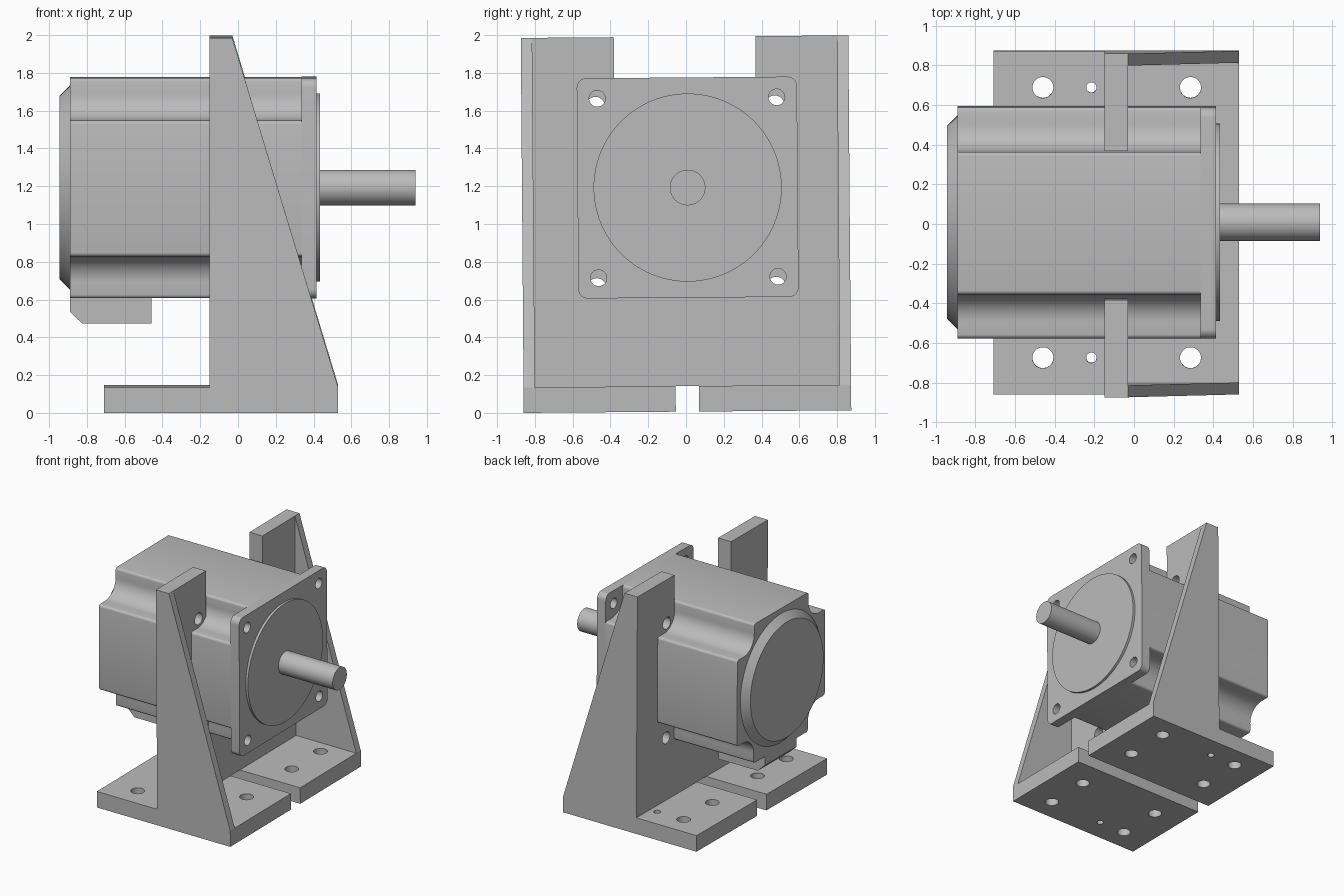
import bpy, bmesh
from math import sin, cos, pi, radians
from mathutils import Matrix, Vector

cube = bpy.data.objects.get("Cube")
if cube:
    bpy.data.objects.remove(cube)

grey = bpy.data.materials.new("plain grey")
grey.use_nodes = True
grey.diffuse_color = (0.5, 0.5, 0.5, 1)
grey.node_tree.nodes["Principled BSDF"].inputs["Base Color"].default_value = (0.5, 0.5, 0.5, 1)
parts = []


def finish(name, bm):
    bmesh.ops.recalc_face_normals(bm, faces=bm.faces)
    mesh = bpy.data.meshes.new(name)
    bm.to_mesh(mesh)
    bm.free()
    mesh.materials.append(grey)
    obj = bpy.data.objects.new(name, mesh)
    bpy.context.collection.objects.link(obj)
    parts.append(obj)
    return obj


def prism(name, outline, axis, lo, hi):
    """Extrude an outline: (y, z) points along x, or (x, z) points along y."""
    bm = bmesh.new()
    place = (lambda a, b: (lo, a, b)) if axis == "x" else (lambda a, b: (a, lo, b))
    face = bm.faces.new([bm.verts.new(place(a, b)) for a, b in outline])
    new = bmesh.ops.extrude_face_region(bm, geom=[face])["geom"]
    step = Vector((hi - lo, 0, 0)) if axis == "x" else Vector((0, hi - lo, 0))
    bmesh.ops.translate(bm, verts=[g for g in new if isinstance(g, bmesh.types.BMVert)], vec=step)
    return finish(name, bm)


def rod(name, axis, lo, hi, a, b, r1, r2=None, sides=64):
    """Round part from lo to hi, centred at (y, z) along x or (x, y) along z."""
    bm = bmesh.new()
    mid = (lo + hi) / 2
    if axis == "x":
        m = Matrix.Translation((mid, a, b)) @ Matrix.Rotation(pi / 2, 4, "Y")
    else:
        m = Matrix.Translation((a, b, mid))
    bmesh.ops.create_cone(bm, cap_ends=True, segments=sides, radius1=r1,
                          radius2=r1 if r2 is None else r2, depth=hi - lo, matrix=m)
    return finish(name, bm)


def drill(obj, cutters):
    """Cut holes and discard the cutters."""
    for c in cutters:
        mod = obj.modifiers.new("hole", "BOOLEAN")
        mod.operation, mod.solver, mod.object = "DIFFERENCE", "EXACT", c
    bpy.context.view_layer.update()
    obj.data = bpy.data.meshes.new_from_object(
        obj.evaluated_get(bpy.context.evaluated_depsgraph_get()))
    obj.modifiers.clear()
    for c in cutters:
        parts.remove(c)
        bpy.data.objects.remove(c)


def arc(cx, cy, r, a0, a1, n=8):
    return [(cx + r * cos(radians(a0 + (a1 - a0) * i / n)),
             cy + r * sin(radians(a0 + (a1 - a0) * i / n))) for i in range(n + 1)]


def four_corners(corner, cy, cz):
    """Repeat one corner of an outline around a square."""
    out, pts = [], corner
    for _ in range(4):
        out += [(cy + y, cz + z) for y, z in pts]
        pts = [(-z, y) for y, z in pts]
    return out


# Bracket sizes
W, H, FOOT = 0.867, 1.985, 0.135
BACK, FRONT, PX0, PX1 = -0.71, 0.53, -0.15, -0.03
CY, CZ, HALF, NOTCH, HOLE = 0.01, 1.186, 0.583, 0.36, 0.475

# Upright U-shaped plate with mounting holes
SLOT = 0.375
plate = prism("upright_plate", [(-W, FOOT), (W, FOOT), (W, H), (SLOT, H), (SLOT, 0.85),
                                (-SLOT, 0.85), (-SLOT, H), (-W, H)], "x", PX0, PX1)
drill(plate, [rod("cutter", "x", PX0 - 0.1, PX1 + 0.1, s * HOLE, z, 0.05, sides=32)
              for s in (-1, 1) for z in (1.62, 0.66)])

# Feet and side gussets
for s, side in ((1, "back"), (-1, "front")):
    y0, y1 = sorted((s * 0.062, s * W))
    foot = prism(side + "_foot", [(BACK, 0), (FRONT, 0), (FRONT, FOOT), (BACK, FOOT)], "y", y0, y1)
    holes = [rod("cutter", "z", -0.1, 0.3, x, s * y, 0.053, sides=32)
             for x in (-0.46, 0.285) for y in (0.3, 0.682)]
    holes.append(rod("cutter", "z", -0.1, 0.3, -0.215, s * 0.682, 0.026, sides=32))
    drill(foot, holes)
    y0, y1 = sorted((s * (W - 0.06), s * W))
    prism(side + "_gusset", [(PX1, FOOT), (FRONT, FOOT), (PX1, H)], "y", y0, y1)

# Motor body with scooped corners
R, F = 0.14, 0.02
corner = (arc(HALF - F, NOTCH - F, F, 0, 90, 4)
          + arc(NOTCH + R, NOTCH + R, R, 270, 180, 12)
          + arc(NOTCH - F, HALF - F, F, 0, 90, 4))
prism("motor_body", four_corners(corner, CY, CZ), "x", -0.89, 0.335)

# Front flange with four holes
flange = prism("motor_flange", four_corners(arc(HALF - 0.05, HALF - 0.05, 0.05, 0, 90), CY, CZ),
               "x", 0.335, 0.415)
drill(flange, [rod("cutter", "x", 0.2, 0.6, CY + a * HOLE, CZ + b * HOLE, 0.043, sides=32)
               for a in (-1, 1) for b in (-1, 1)])

# Pilot disc, shaft and tapered rear cap
rod("pilot_disc", "x", 0.415, 0.435, CY, CZ, 0.498, sides=96)
rod("shaft", "x", 0.435, 0.94, CY, CZ, 0.094)
rod("rear_cap", "x", -0.945, -0.89, CY, CZ, 0.485, 0.54, sides=96)

# Cable box under the body
bottom = CZ - HALF
prism("cable_box", [(-0.89, bottom), (-0.89, 0.53), (-0.825, 0.468), (-0.457, 0.468),
                    (-0.457, bottom)], "y", -0.2, 0.22)

# Slight tilt of the whole assembly, then smooth shading
tilt = Matrix.Translation((0, 0.008, 0.0068)) @ Matrix.Rotation(radians(0.45), 4, "X")
bpy.ops.object.select_all(action="DESELECT")
for obj in parts:
    obj.data.transform(tilt)
    obj.select_set(True)
bpy.context.view_layer.objects.active = parts[0]
bpy.ops.object.shade_smooth_by_angle(angle=radians(30))
